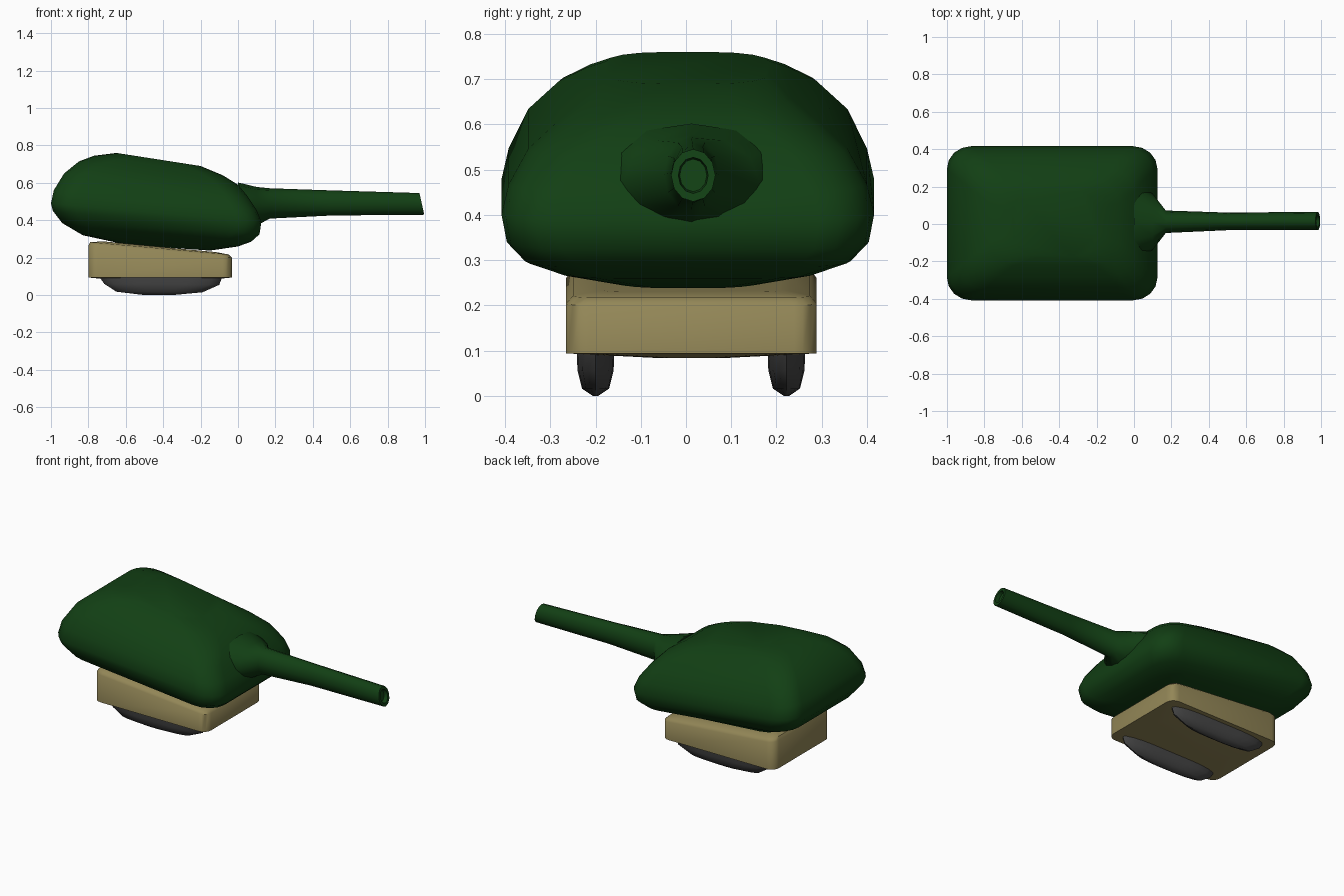
import bpy, bmesh, math

cube = bpy.data.objects.get("Cube")
if cube:
    bpy.data.objects.remove(cube, do_unlink=True)


def make_material(name, color):
    mat = bpy.data.materials.new(name)
    mat.diffuse_color = (*color, 1)
    mat.use_nodes = True
    bsdf = next(n for n in mat.node_tree.nodes if n.type == 'BSDF_PRINCIPLED')
    bsdf.inputs["Base Color"].default_value = (*color, 1)
    return mat


green = make_material("dark green", (0.006, 0.05, 0.007))
tan = make_material("sand tan", (0.29, 0.24, 0.095))
grey = make_material("dark grey", (0.06, 0.06, 0.06))


def loft(name, rings, mat, angle=50):
    """Skin closed rings of equal length and cap both ends."""
    bm = bmesh.new()
    loops = [[bm.verts.new(p) for p in ring] for ring in rings]
    for a, b in zip(loops, loops[1:]):
        for i in range(len(a)):
            j = (i + 1) % len(a)
            bm.faces.new((a[i], a[j], b[j], b[i]))
    bm.faces.new(loops[0][::-1])
    bm.faces.new(loops[-1])
    bmesh.ops.recalc_face_normals(bm, faces=bm.faces)
    mesh = bpy.data.meshes.new(name)
    bm.to_mesh(mesh)
    bm.free()
    mesh.materials.append(mat)
    obj = bpy.data.objects.new(name, mesh)
    bpy.context.collection.objects.link(obj)
    bpy.ops.object.select_all(action='DESELECT')
    obj.select_set(True)
    bpy.context.view_layer.objects.active = obj
    bpy.ops.object.shade_smooth_by_angle(angle=math.radians(angle))
    return obj


def slab(x0, z0, x1, z1, half, cy, rx, ry, steps=4):
    """Rounded rectangle spanning x0..x1, tilted from height z0 to z1."""
    rx, ry = min(rx, (x1 - x0) / 2), min(ry, half)
    ring = []
    for k, (sx, sy) in enumerate(((1, 1), (-1, 1), (-1, -1), (1, -1))):
        for i in range(steps + 1):
            a = math.pi / 2 * (k + i / steps)
            x = (x1 - rx if sx > 0 else x0 + rx) + rx * math.cos(a)
            y = cy + sy * (half - ry) + ry * math.sin(a)
            t = (x - x0) / (x1 - x0)
            ring.append((x, y, z0 + (z1 - z0) * t))
    return ring


# Turret: tilted layers from belly to roof (back x, z, front x, z, half width)
turret_layers = [
    (-0.60, 0.27, -0.15, 0.238, 0.15),
    (-0.83, 0.32, 0.00, 0.26, 0.28),
    (-0.94, 0.385, 0.07, 0.285, 0.36),
    (-0.99, 0.45, 0.115, 0.325, 0.40),
    (-1.00, 0.49, 0.125, 0.39, 0.412),
    (-0.985, 0.56, 0.10, 0.455, 0.396),
    (-0.93, 0.65, 0.05, 0.53, 0.353),
    (-0.85, 0.715, 0.00, 0.59, 0.285),
    (-0.77, 0.745, -0.08, 0.64, 0.225),
    (-0.65, 0.76, -0.20, 0.69, 0.18),
]
loft("turret", [slab(*l, 0.004, 0.13, 0.12) for l in turret_layers], green)

# Gun barrel: flared root, long tube and recessed muzzle (x, y, z, ry, rz)
barrel_rings = [
    (0.00, 0.012, 0.49, 0.20, 0.112),
    (0.10, 0.012, 0.475, 0.15, 0.103),
    (0.17, 0.012, 0.49, 0.06, 0.081),
    (0.50, 0.014, 0.4925, 0.047, 0.067),
    (0.983, 0.016, 0.4875, 0.049, 0.058),
    (0.983, 0.016, 0.4875, 0.033, 0.04),
    (0.96, 0.016, 0.4875, 0.03, 0.036),
]


def barrel_ring(x, y, z, ry, rz, sides=12):
    tilt = 0.22 if x > 0.9 else 0
    angles = [2 * math.pi * i / sides for i in range(sides)]
    return [(x - tilt * rz * math.sin(a), y + ry * math.cos(a),
             z + rz * math.sin(a)) for a in angles]


loft("gun_barrel", [barrel_ring(*r) for r in barrel_rings], green)

# Hull: wedge with softened top edge and slightly bowed underside
hull_layers = [
    (-0.70, 0.084, -0.13, 0.084, 0.08),
    (-0.80, 0.094, -0.033, 0.094, 0.277),
    (-0.80, 0.265, -0.033, 0.20, 0.277),
    (-0.79, 0.283, -0.05, 0.217, 0.262),
    (-0.72, 0.287, -0.12, 0.23, 0.20),
]
loft("hull", [slab(*l, 0.012, 0.05, 0.05) for l in hull_layers], tan)

# Tracks: a rounded runner under each side
track_layers = [
    (-0.50, 0.0, -0.35, 0.0, 0.006),
    (-0.65, 0.018, -0.19, 0.015, 0.03),
    (-0.715, 0.06, -0.10, 0.055, 0.04),
    (-0.75, 0.11, -0.08, 0.11, 0.042),
]
for side, y in (("right", -0.20), ("left", 0.222)):
    loft(side + "_track", [slab(*l, y, 0.18, 0.042) for l in track_layers], grey)
